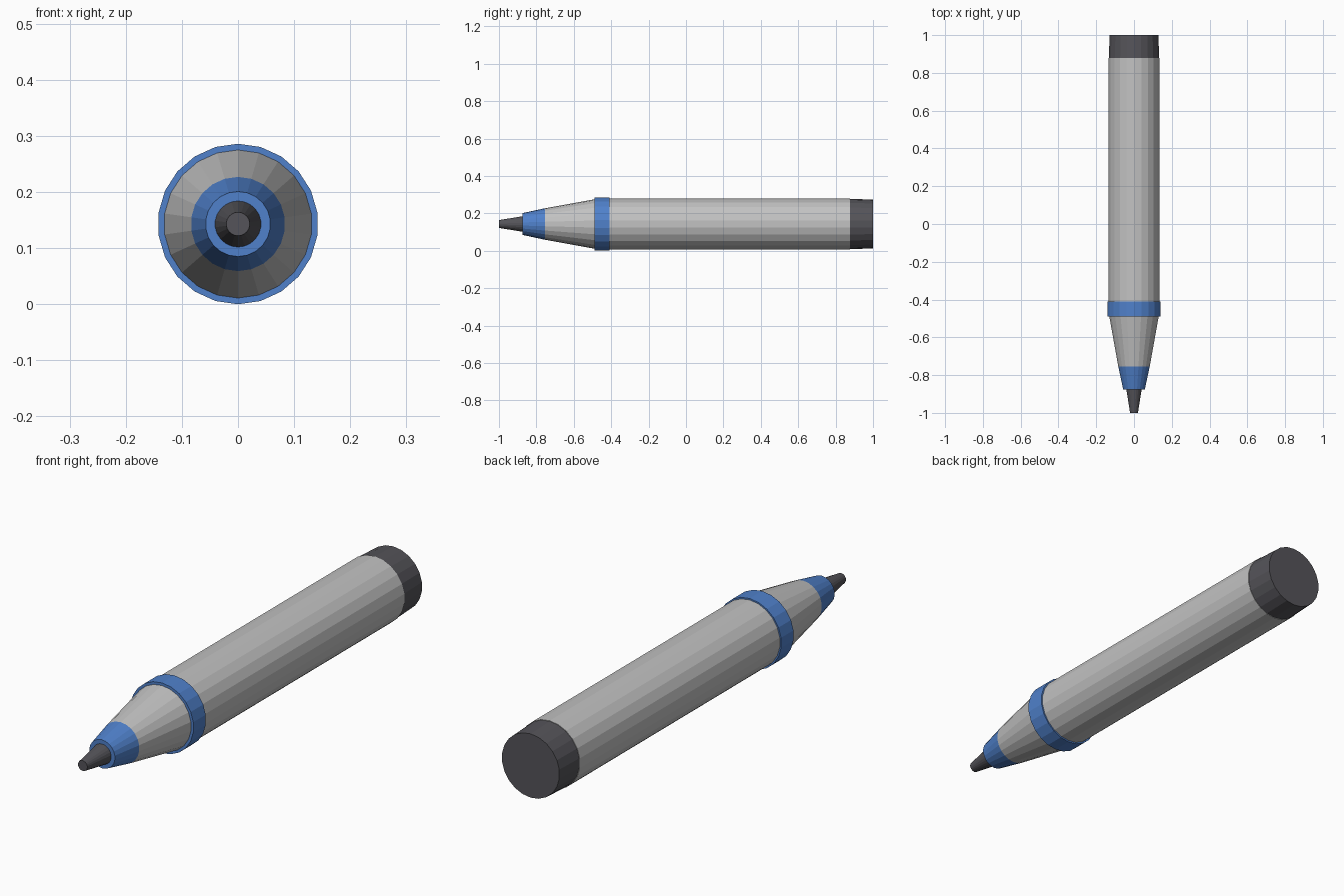
import bpy
import bmesh
from math import cos, sin, tau

cube = bpy.data.objects.get("Cube")
if cube:
    bpy.data.objects.remove(cube, do_unlink=True)

SIDES = 22
AXIS_Z = 0.143


def material(name, rgb):
    mat = bpy.data.materials.new(name)
    mat.use_nodes = True
    colour = (*rgb, 1)
    mat.diffuse_color = colour
    mat.node_tree.nodes["Principled BSDF"].inputs["Base Color"].default_value = colour
    return mat


GREY = material("light grey", (0.54, 0.54, 0.54))
BLUE = material("blue", (0.08, 0.22, 0.6))
DARK = material("dark grey", (0.09, 0.088, 0.1))


def barrel_part(name, mat, y0, r0, y1, r1):
    """Closed, faceted section along the y axis, from (y0, r0) to (y1, r1)."""
    bm = bmesh.new()
    rings = []
    for y, r in ((y0, r0), (y1, r1)):
        rings.append([bm.verts.new((r * sin(tau * i / SIDES), y,
                                    AXIS_Z + r * cos(tau * i / SIDES)))
                      for i in range(SIDES)])
    front, back = rings
    for i in range(SIDES):
        j = (i + 1) % SIDES
        bm.faces.new((front[i], front[j], back[j], back[i]))
    bm.faces.new(front)
    bm.faces.new(back)
    bmesh.ops.recalc_face_normals(bm, faces=bm.faces)
    mesh = bpy.data.meshes.new(name)
    bm.to_mesh(mesh)
    bm.free()
    mesh.materials.append(mat)
    obj = bpy.data.objects.new(name, mesh)
    bpy.context.collection.objects.link(obj)


# Writing end
barrel_part("nib", DARK, -1.0, 0.021, -0.875, 0.041)
barrel_part("nib_collar", BLUE, -0.875, 0.058, -0.755, 0.084)
barrel_part("cone", GREY, -0.755, 0.084, -0.49, 0.132)

# Grip ring, body and end cap
barrel_part("grip_ring", BLUE, -0.49, 0.143, -0.41, 0.143)
barrel_part("body", GREY, -0.41, 0.137, 0.878, 0.137)
barrel_part("end_cap", DARK, 0.878, 0.135, 1.0, 0.13)
